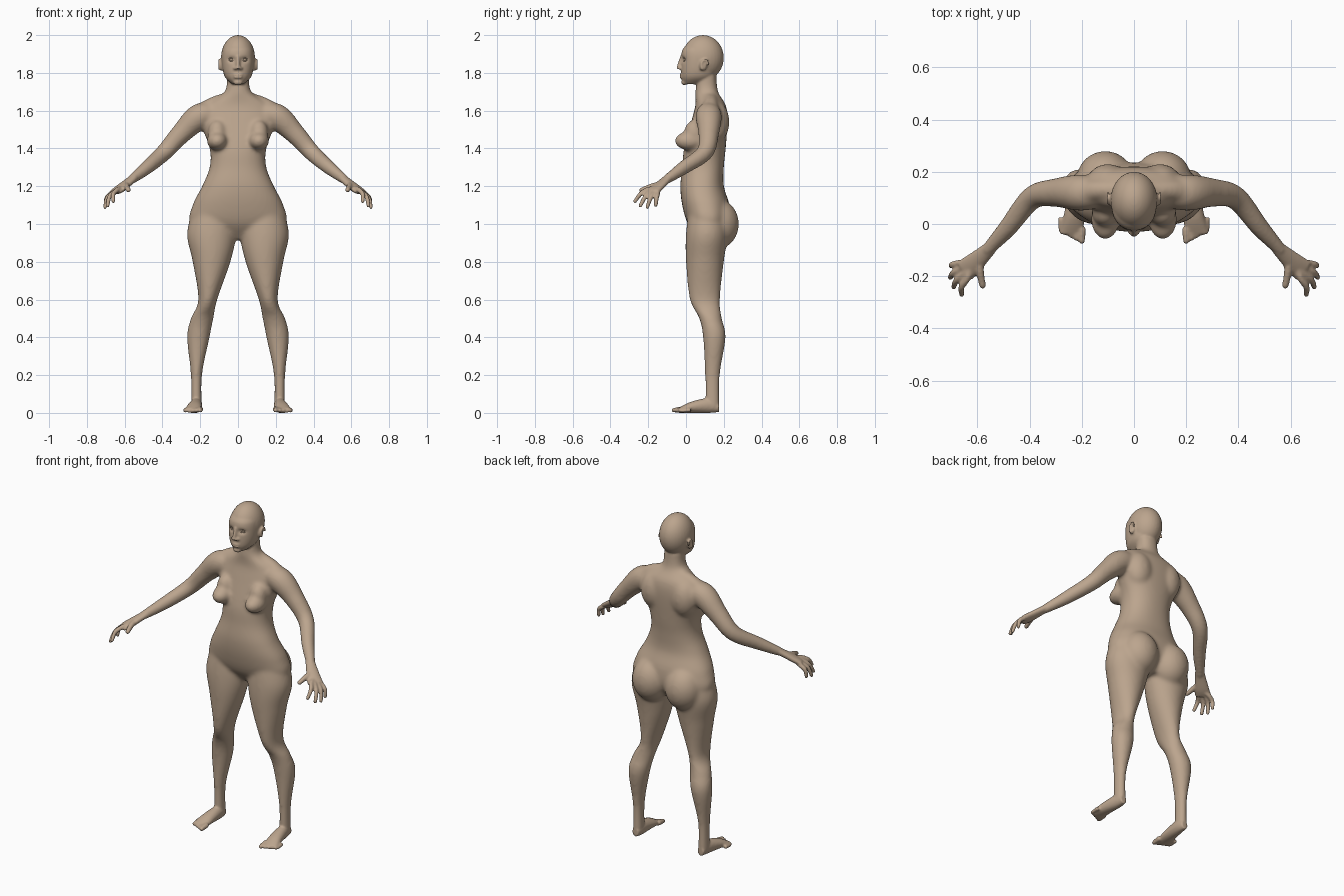
import bpy, bmesh, math
from mathutils import Vector, Matrix

cube = bpy.data.objects.get("Cube")
if cube:
    bpy.data.objects.remove(cube, do_unlink=True)

RIGHT, UP, DEPTH = Vector((1, 0, 0)), Vector((0, 0, 1)), Vector((0, 1, 0))
LEVEL = (RIGHT, DEPTH)
UPRIGHT = (RIGHT, UP)
SIDES = {"left": 1, "right": -1}

skin = bpy.data.materials.new("skin")
skin.use_nodes = True
tone = (0.5, 0.375, 0.27, 1)
skin.diffuse_color = tone
skin.node_tree.nodes["Principled BSDF"].inputs["Base Color"].default_value = tone


def spline(sections, steps):
    """Smooth interpolation through number tuples."""
    result = []
    last = len(sections) - 1
    for index in range(last):
        before, start = sections[max(index - 1, 0)], sections[index]
        end, after = sections[index + 1], sections[min(index + 2, last)]
        for step in range(steps):
            t = step / steps
            result.append([q + t / 2 * (r - p + t * (2 * p - 5 * q + 4 * r - s + t * (3 * q - p - 3 * r + s)))
                           for p, q, r, s in zip(before, start, end, after)])
    return result + [list(sections[-1])]


def loft(bm, sections, axes=None, side=1, count=32, power=2):
    """Closed skin through (x, y, z, half width, half height) sections."""
    sections = spline(sections, 6)
    centres = [Vector(section[:3]) for section in sections]
    rings = []
    for index, (centre, section) in enumerate(zip(centres, sections)):
        if axes:
            u, v = axes
        else:
            ahead = centres[min(index + 1, len(centres) - 1)]
            behind = centres[max(index - 1, 0)]
            along = (ahead - behind).normalized()
            u = along.cross(UP).normalized()
            v = u.cross(along)
        ring = []
        for corner in range(count):
            angle = math.tau * corner / count
            across, over = math.cos(angle), math.sin(angle)
            point = centre + u * section[3] * math.copysign(abs(across) ** (2 / power), across) \
                + v * section[4] * math.copysign(abs(over) ** (2 / power), over)
            ring.append(bm.verts.new((point.x * side, point.y, point.z)))
        rings.append(ring)
    faces = [bm.faces.new((lower[k - 1], lower[k], upper[k], upper[k - 1]))
             for lower, upper in zip(rings, rings[1:]) for k in range(count)]
    faces += [bm.faces.new(rings[0]), bm.faces.new(rings[-1])]
    bmesh.ops.recalc_face_normals(bm, faces=faces)


def trunk(bm, rows, power):
    """Centred loft from (height, half width, front, back) rows."""
    loft(bm, [(0, (front + back) / 2, height, width, (back - front) / 2)
              for height, width, front, back in rows], LEVEL, count=64, power=power)


def limb(bm, joints, radii, side=1):
    """Round tube through joints."""
    loft(bm, [(*joint, radius, radius) for joint, radius in zip(joints, radii)], side=side)


def blob(bm, centre, radii, side=1):
    x, y, z = centre
    place = Matrix.Translation((x * side, y, z)) @ Matrix.Diagonal((*radii, 1))
    bmesh.ops.create_uvsphere(bm, u_segments=32, v_segments=24, radius=1, matrix=place)


def digit(bm, joints, radius, side):
    """Round-ended finger, thumb or toe."""
    tip = radius * 0.85
    limb(bm, joints, (radius * 1.1, radius, tip), side)
    blob(bm, joints[-1], (tip, tip, tip), side)


def finish(bm, name):
    mesh = bpy.data.meshes.new(name)
    bm.to_mesh(mesh)
    bm.free()
    mesh.materials.append(skin)
    mesh.shade_smooth()
    part = bpy.data.objects.new(name, mesh)
    bpy.context.collection.objects.link(part)
    return part


def fuse(part, voxel, rounds):
    """Merge overlapping parts into one soft skin."""
    remesh = part.modifiers.new("fuse", "REMESH")
    remesh.mode = "VOXEL"
    remesh.voxel_size = voxel
    remesh.use_smooth_shade = True
    soften = part.modifiers.new("soften", "SMOOTH")
    soften.iterations = rounds
    graph = bpy.context.evaluated_depsgraph_get()
    mesh = bpy.data.meshes.new_from_object(part.evaluated_get(graph))
    part.modifiers.clear()
    part.data = mesh


# Torso and neck
bm = bmesh.new()
trunk(bm, [(.92, .1, .07, .18), (1, .25, .01, .23), (1.1, .24, -.02, .23), (1.2, .19, -.03, .2),
           (1.3, .15, -.02, .2), (1.4, .15, -.01, .21), (1.55, .2, .03, .22), (1.63, .17, .05, .21),
           (1.7, .07, .05, .17), (1.8, .06, .06, .16)], power=2.25)

leg = [(.13, .11, 1.1, .1, .09), (.14, .11, .95, .13, .11), (.14, .1, .8, .1, .1),
       (.16, .1, .6, .05, .08), (.19, .13, .5, .06, .06), (.21, .15, .4, .06, .06),
       (.22, .14, .2, .03, .04), (.22, .14, .02, .03, .04)]
shoulder, elbow, wrist = (.2, .12, 1.57), (.39, .1, 1.38), (.57, -.11, 1.23)
for side in SIDES.values():
    loft(bm, leg, LEVEL, side)
    limb(bm, [(.1, .12, 1.58), shoulder, (.3, .12, 1.48), elbow, (.48, -.01, 1.3), wrist],
         (.05, .07, .055, .045, .037, .025), side)
    # Collar slope, shoulder blade, chest and buttock
    limb(bm, [(.05, .13, 1.66), (.14, .13, 1.63), shoulder], (.04, .04, .06), side)
    blob(bm, (.1, .16, 1.54), (.08, .07, .11), side)
    blob(bm, (.11, .02, 1.44), (.055, .08, .05), side)
    blob(bm, (.11, .04, 1.48), (.05, .05, .07), side)
    blob(bm, (.11, .17, 1), (.11, .11, .13), side)
body = finish(bm, "body")
fuse(body, voxel=.01, rounds=10)

# Head: cranium, face, chin, nose and lips join the softened body
bm = bmesh.new()
bm.from_mesh(body.data)
blob(bm, (0, .09, 1.88), (.09, .11, .12))
trunk(bm, [(1.74, .03, -.01, .09), (1.78, .07, -.025, .15), (1.85, .085, -.025, .17),
           (1.92, .08, -.02, .17), (1.96, .05, .02, .15)], power=2.2)
blob(bm, (0, -.01, 1.75), (.025, .015, .015))
loft(bm, [(0, -.02, 1.89, .01, .01), (0, -.03, 1.85, .01, .015), (0, -.035, 1.82, .015, .015)], LEVEL)
for lip in (1.79, 1.776):
    blob(bm, (0, -.024, lip), (.025, .01, .006))

palm = Vector((.62, -.155, 1.19))
first_knuckle, last_knuckle = Vector((.64, -.21, 1.18)), Vector((.67, -.15, 1.16))
first_tip, last_tip = Vector((.66, -.27, 1.12)), Vector((.7, -.16, 1.1))
reach, arch = Vector((.02, -.01, -.02)), Vector((.01, 0, .01))
for side in SIDES.values():
    # Nostril wing, ear and curled ear rim
    blob(bm, (.014, -.03, 1.824), (.01, .012, .008), side)
    blob(bm, (.09, .09, 1.84), (.01, .02, .03), side)
    rim = [(.1, .1 + .02 * math.cos(turn), 1.84 + .03 * math.sin(turn)) for turn in range(5)]
    limb(bm, rim, [.005] * len(rim), side)
    # Palm, then fingers fanned between the first and last
    loft(bm, [(.55, -.09, 1.245, .026, .024), (*wrist, .03, .02), (*palm, .04, .02),
              (.65, -.18, 1.17, .045, .015)], side=side)
    for finger in range(4):
        fan = finger / 3
        knuckle = first_knuckle.lerp(last_knuckle, fan)
        tip = first_tip.lerp(last_tip, fan) + reach * math.sin(math.pi * fan)
        digit(bm, (palm.lerp(knuckle, .4), knuckle, knuckle.lerp(tip, .5) + arch), .013, side)
        digit(bm, (knuckle, knuckle.lerp(tip, .5) + arch, tip), .012, side)
    digit(bm, ((.59, -.13, 1.21), (.59, -.18, 1.2), (.58, -.235, 1.18)), .015, side)
    # Foot and toes
    loft(bm, [(.22, .175, .03, .02, .025), (.22, .13, .04, .03, .04), (.23, .03, .03, .04, .03),
              (.24, -.04, .013, .045, .013)], UPRIGHT, side)
    for toe in range(5):
        x, tip, radius = .2 + .02 * toe, .01 * toe - .065, .014 - .001 * toe
        digit(bm, [(x, tip + back, radius + back / 8) for back in (.05, .02, 0)], radius, side)
bm.to_mesh(body.data)
bm.free()
fuse(body, voxel=.006, rounds=3)

# Eye sockets pressed into the face
for vertex in body.data.vertices:
    if vertex.co.y < .05:
        across = (abs(vertex.co.x) - .035) / .02
        over = (vertex.co.z - 1.87) / .014
        vertex.co.y += .012 * math.exp(-across ** 2 - over ** 2)

# Eyes with lids
for name, side in SIDES.items():
    bm = bmesh.new()
    blob(bm, (.035, .007, 1.87), (.017, .017, .012), side)
    for bow in (.009, -.007):
        limb(bm, [(.035 + .018 * t, .008 * t * t + .004 * t - .01, 1.87 + bow * (1 - t * t))
                  for t in (-1, 0, 1)], [.003] * 3, side)
    finish(bm, name + "_eye")
